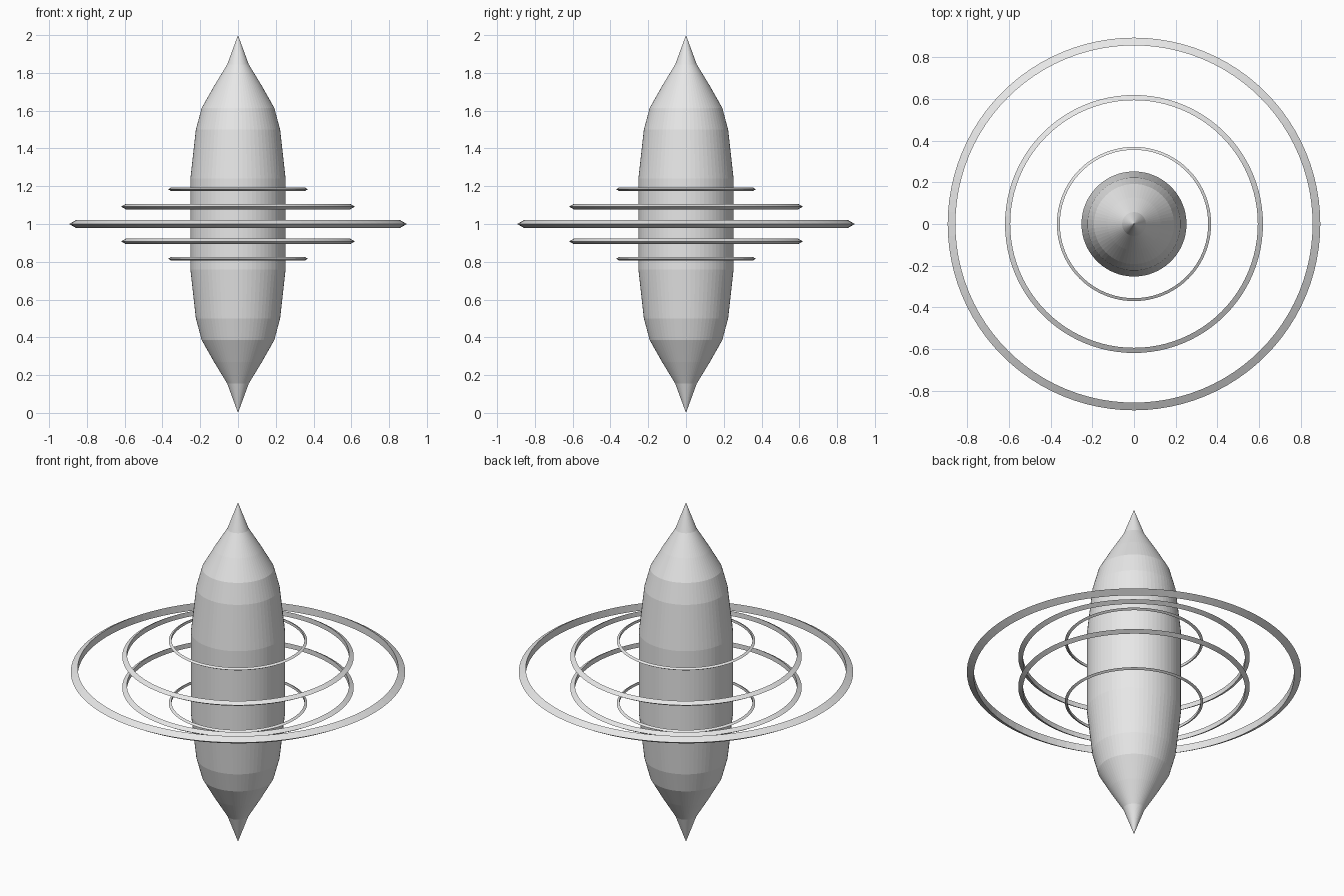
import bpy, bmesh, math

if "Cube" in bpy.data.objects:
    bpy.data.objects.remove(bpy.data.objects["Cube"])

grey = bpy.data.materials.new("light_grey")
grey.diffuse_color = (0.8, 0.8, 0.8, 1)
grey.use_nodes = True
grey.node_tree.nodes["Principled BSDF"].inputs["Base Color"].default_value = grey.diffuse_color


def lathe(name, profile, segments, closed=False):
    """Revolve (radius, z) points about the z axis; radius 0 makes a tip."""
    bm = bmesh.new()
    loops = []
    for r, z in profile:
        if r == 0:
            loops.append([bm.verts.new((0, 0, z))] * segments)
        else:
            loops.append([bm.verts.new((r * math.cos(2 * math.pi * i / segments),
                                        r * math.sin(2 * math.pi * i / segments), z))
                          for i in range(segments)])
    pairs = list(zip(loops, loops[1:]))
    if closed:
        pairs.append((loops[-1], loops[0]))
    for a, b in pairs:
        for i in range(segments):
            j = (i + 1) % segments
            corners = list(dict.fromkeys((a[i], a[j], b[j], b[i])))
            bm.faces.new(corners)
    bmesh.ops.recalc_face_normals(bm, faces=bm.faces)
    mesh = bpy.data.meshes.new(name)
    bm.to_mesh(mesh)
    bm.free()
    mesh.materials.append(grey)
    obj = bpy.data.objects.new(name, mesh)
    bpy.context.collection.objects.link(obj)
    return obj


# Spindle hull: lower half profile, mirrored about z = 1
half = [(0, 0), (0.057, 0.155), (0.127, 0.27), (0.192, 0.385),
        (0.223, 0.5), (0.252, 0.76)]
lathe("hull", half + [(r, 2 - z) for r, z in reversed(half)], 64)


# Rings with a triangular section: flat inner wall, sharp outer rim
def ring(name, outer, inner, z):
    h = (outer - inner) / math.sqrt(3)
    lathe(name, [(inner, z - h), (outer, z), (inner, z + h)], 96, closed=True)


ring("large_ring", 0.894, 0.857, 1.0)
for side, label in ((1, "upper"), (-1, "lower")):
    ring(label + "_middle_ring", 0.619, 0.594, 1 + side * 0.092)
    ring(label + "_small_ring", 0.370, 0.356, 1 + side * 0.184)
